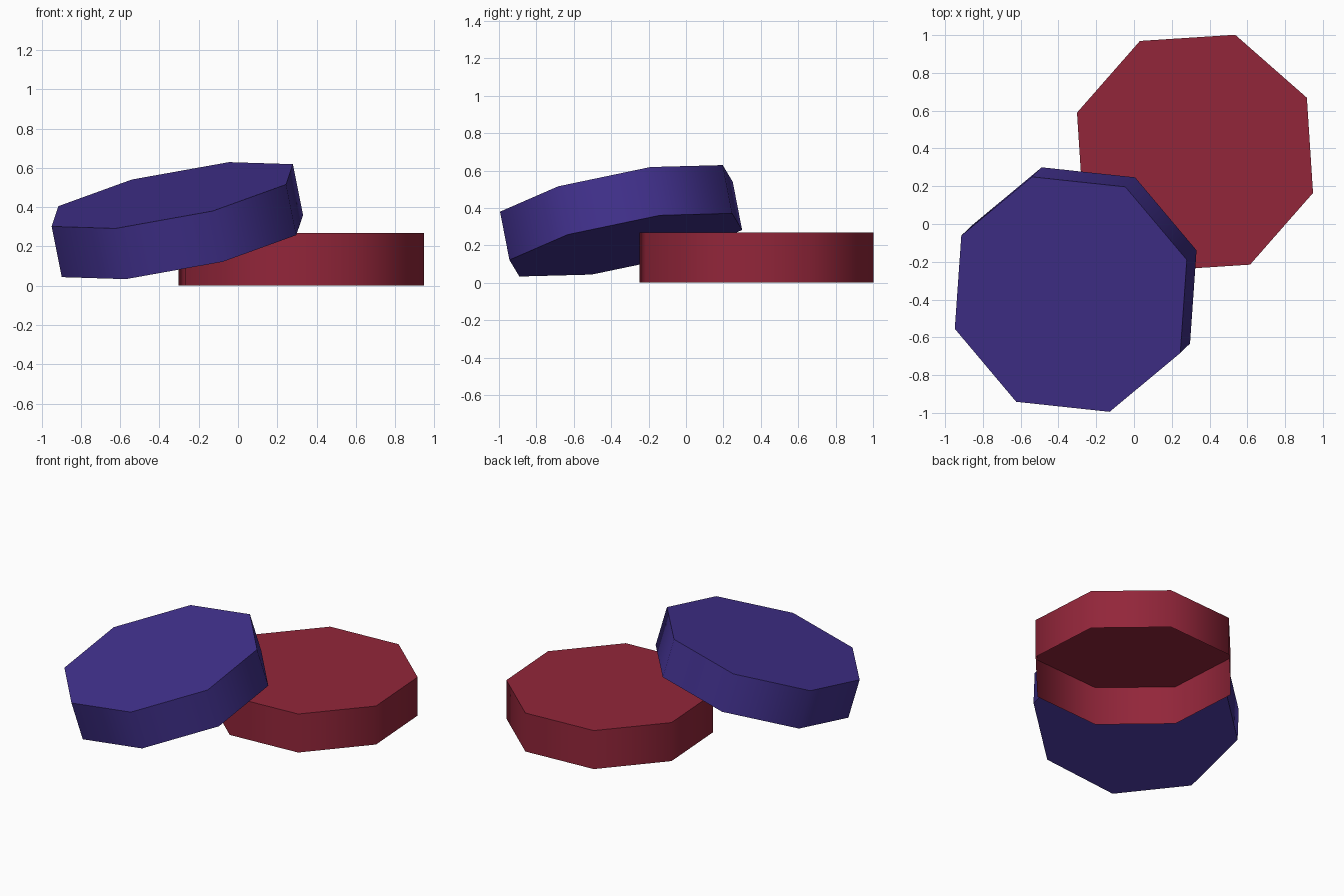
import bpy
import bmesh
import math
from mathutils import Matrix, Vector

cube = bpy.data.objects.get("Cube")
if cube:
    bpy.data.objects.remove(cube, do_unlink=True)

RADIUS = 0.66
HEIGHT = 0.268


def make_material(name, rgb):
    mat = bpy.data.materials.new(name)
    mat.use_nodes = True
    color = (*rgb, 1.0)
    mat.diffuse_color = color
    mat.node_tree.nodes["Principled BSDF"].inputs["Base Color"].default_value = color
    return mat


def make_disc(name, mat, base, axis, corner, open_bottom=False):
    """Eight-sided disc standing on base, with one corner pointing along corner."""
    n = Vector(axis).normalized()
    u = Vector(corner)
    u = (u - n * u.dot(n)).normalized()
    frame = Matrix((u, n.cross(u), n)).transposed().to_4x4()

    bm = bmesh.new()
    bmesh.ops.create_cone(bm, cap_ends=True, segments=8, radius1=RADIUS,
                          radius2=RADIUS, depth=HEIGHT,
                          matrix=Matrix.Translation((0, 0, HEIGHT / 2)))
    if open_bottom:
        bottom = [f for f in bm.faces if f.normal.z < -0.5]
        bmesh.ops.delete(bm, geom=bottom, context='FACES_ONLY')
    mesh = bpy.data.meshes.new(name)
    bm.to_mesh(mesh)
    bm.free()
    mesh.materials.append(mat)

    obj = bpy.data.objects.new(name, mesh)
    bpy.context.collection.objects.link(obj)
    obj.matrix_world = Matrix.Translation(base) @ frame
    # Round shading around the rim, crisp edges at the caps
    bpy.ops.object.select_all(action='DESELECT')
    obj.select_set(True)
    bpy.context.view_layer.objects.active = obj
    bpy.ops.object.shade_smooth_by_angle(angle=math.radians(50))
    return obj


# Flat disc lying on the ground, hollow underneath
make_disc("lower_disc", make_material("dark red", (0.29, 0.019, 0.042)),
          (0.323, 0.377, 0), (0, 0, 1), (0.623, -0.212, 0), open_bottom=True)

# Tilted disc leaning on the flat one
make_disc("leaning_disc", make_material("deep indigo", (0.053, 0.03, 0.265)),
          (-0.283, -0.322, 0.202), (-0.2, -0.195, 1), (0.615, 0.183, 0.157))
